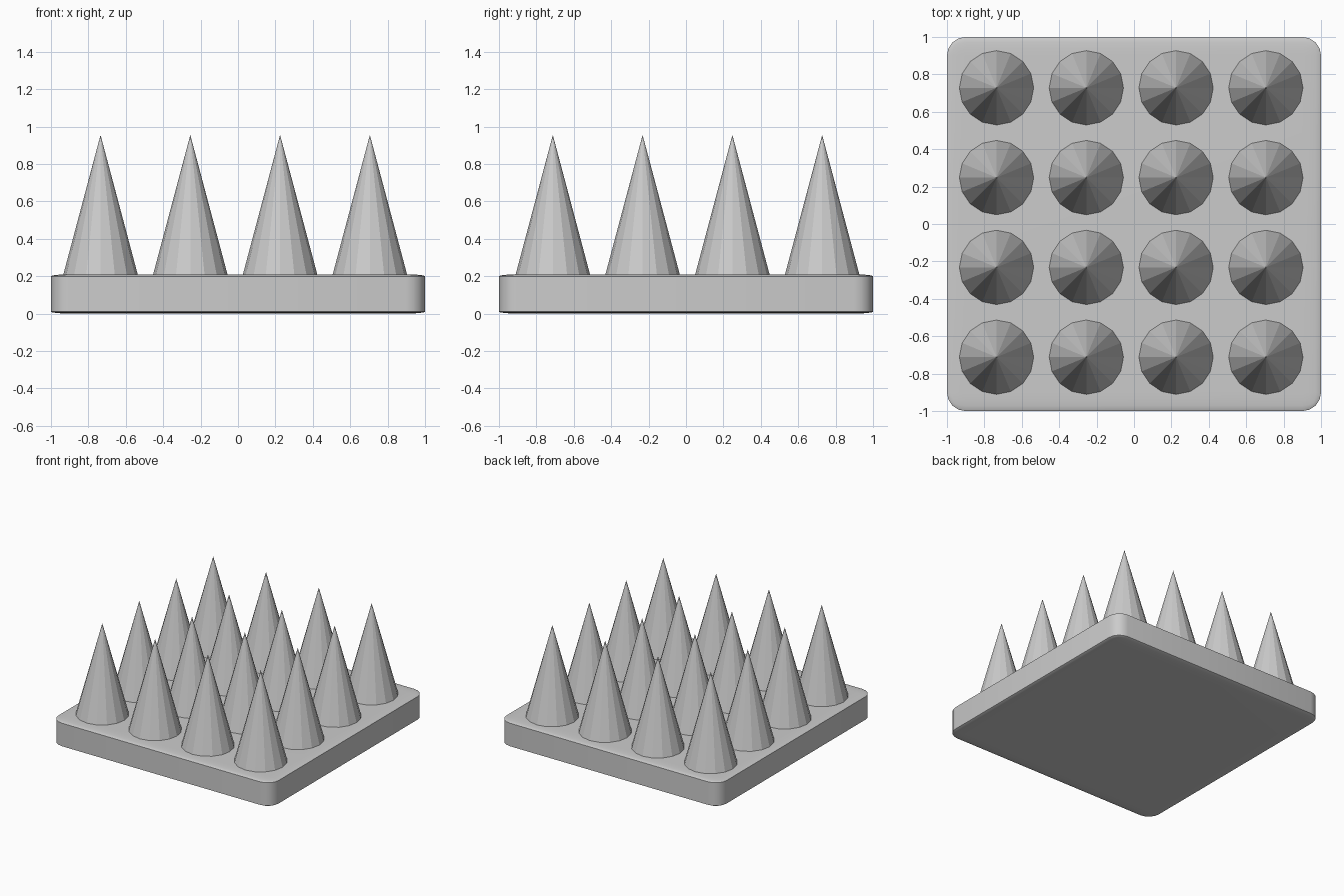
import bpy, bmesh, math
from mathutils import Matrix

if "Cube" in bpy.data.objects:
    bpy.data.objects.remove(bpy.data.objects["Cube"])

BASE_H = 0.21      # slab height
CONE_Z = 0.205     # spikes start just inside the slab top
CONE_R = 0.2
CONE_H = 0.75
STEP = 0.48


def add_object(name, bm):
    mesh = bpy.data.meshes.new(name)
    bm.to_mesh(mesh)
    bm.free()
    obj = bpy.data.objects.new(name, mesh)
    bpy.context.collection.objects.link(obj)
    return obj


# Base slab: a rounded cube squashed flat, so its rounding is wide and shallow
bm = bmesh.new()
bmesh.ops.create_cube(bm, size=1.0)
bmesh.ops.bevel(bm, geom=bm.edges[:], offset=0.05, segments=4,
                profile=0.5, affect='EDGES')
bmesh.ops.scale(bm, vec=(2.0, 2.0, BASE_H), verts=bm.verts)
bmesh.ops.translate(bm, vec=(0, 0, BASE_H / 2), verts=bm.verts)
base = add_object("base_slab", bm)
bpy.context.view_layer.objects.active = base
base.select_set(True)
bpy.ops.object.shade_smooth_by_angle(angle=math.radians(30))
base.select_set(False)

# Spikes: 4 x 4 grid of flat-shaded 16-sided cones
for i in range(4):
    for j in range(4):
        bm = bmesh.new()
        bmesh.ops.create_cone(
            bm, cap_ends=True, segments=16, radius1=CONE_R, radius2=0.0,
            depth=CONE_H, matrix=Matrix.Translation((0, 0, CONE_H / 2)))
        bmesh.ops.remove_doubles(bm, verts=bm.verts, dist=1e-5)
        spike = add_object(f"spike_{i}_{j}", bm)
        spike.location = (-0.735 + i * STEP, -0.712 + j * STEP, CONE_Z)
